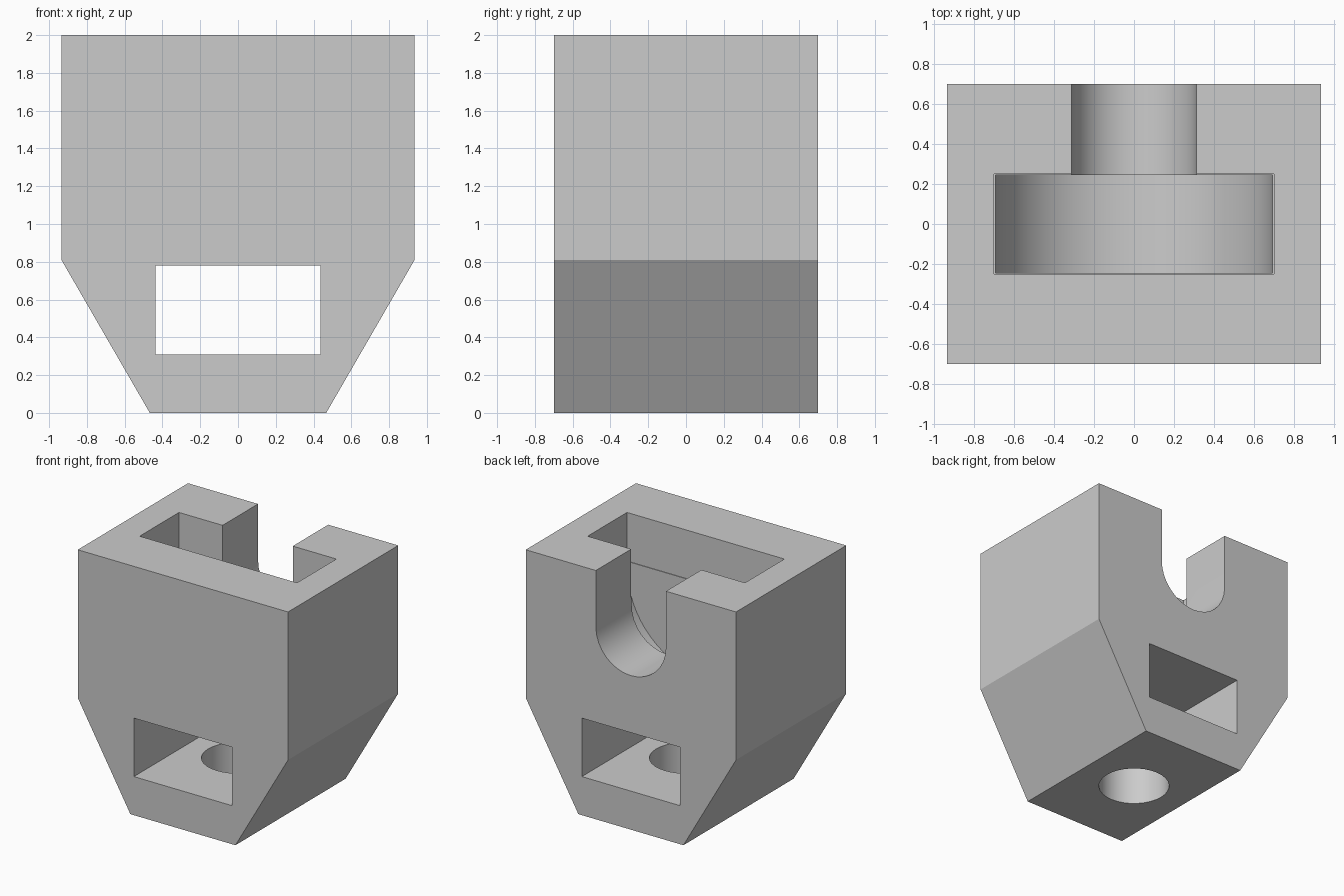
import bpy
import math

if "Cube" in bpy.data.objects:
    bpy.data.objects.remove(bpy.data.objects["Cube"], do_unlink=True)

grey = bpy.data.materials.new("plain_grey")
grey.use_nodes = True
colour = (0.6, 0.6, 0.6, 1)
grey.diffuse_color = colour
grey.node_tree.nodes["Principled BSDF"].inputs["Base Color"].default_value = colour


def prism(name, profile, y0, y1):
    """Extrude a counter-clockwise x-z profile from y0 to y1."""
    n = len(profile)
    verts = [(x, y, z) for y in (y0, y1) for x, z in profile]
    faces = [tuple(range(n)), tuple(reversed(range(n, 2 * n)))]
    faces += [(i, i + n, (i + 1) % n + n, (i + 1) % n) for i in range(n)]
    mesh = bpy.data.meshes.new(name)
    mesh.from_pydata(verts, [], faces)
    mesh.materials.append(grey)
    obj = bpy.data.objects.new(name, mesh)
    bpy.context.collection.objects.link(obj)
    return obj


def u_profile(radius, centre_z, top, steps):
    """Slot outline: round bottom, straight sides, open top."""
    arc = [math.pi * (1 + i / steps) for i in range(steps + 1)]
    pts = [(radius * math.cos(a), centre_z + radius * math.sin(a)) for a in arc]
    return pts + [(radius, top), (-radius, top)]


def rect(x0, x1, z0, z1):
    return [(x0, z0), (x1, z0), (x1, z1), (x0, z1)]


# Block with a tapered lower half
body = prism("holder_body", [(-0.467, 0), (0.467, 0), (0.935, 0.81),
                             (0.935, 2), (-0.935, 2), (-0.935, 0.81)], -0.7, 0.7)

# Round-bottomed pocket, its wider mouth, the rear slot and the window
cutters = [
    prism("pocket_cutter", u_profile(0.692, 1.55, 2.2, 32), -0.245, 0.245),
    prism("pocket_mouth_cutter", rect(-0.7, 0.7, 1.61, 2.3), -0.25, 0.25),
    prism("rear_slot_cutter", u_profile(0.312, 1.55, 2.4, 16), 0.1, 0.9),
    prism("window_cutter", rect(-0.436, 0.436, 0.31, 0.78), -0.9, 0.9),
]

# Hole in the base, opening into the window
bpy.ops.mesh.primitive_cylinder_add(vertices=32, radius=0.267, depth=0.8,
                                    location=(0, 0, 0.1))
hole = bpy.context.object
hole.name = "base_hole_cutter"
hole.data.materials.append(grey)
cutters.append(hole)

bpy.ops.object.select_all(action="DESELECT")
bpy.context.view_layer.objects.active = body
body.select_set(True)
for cutter in cutters:
    cutter.hide_render = True
    mod = body.modifiers.new(cutter.name, "BOOLEAN")
    mod.operation = "DIFFERENCE"
    mod.solver = "EXACT"
    mod.object = cutter
    bpy.ops.object.modifier_apply(modifier=mod.name)
    bpy.data.objects.remove(cutter, do_unlink=True)

bpy.ops.object.shade_smooth_by_angle(angle=math.radians(30))
